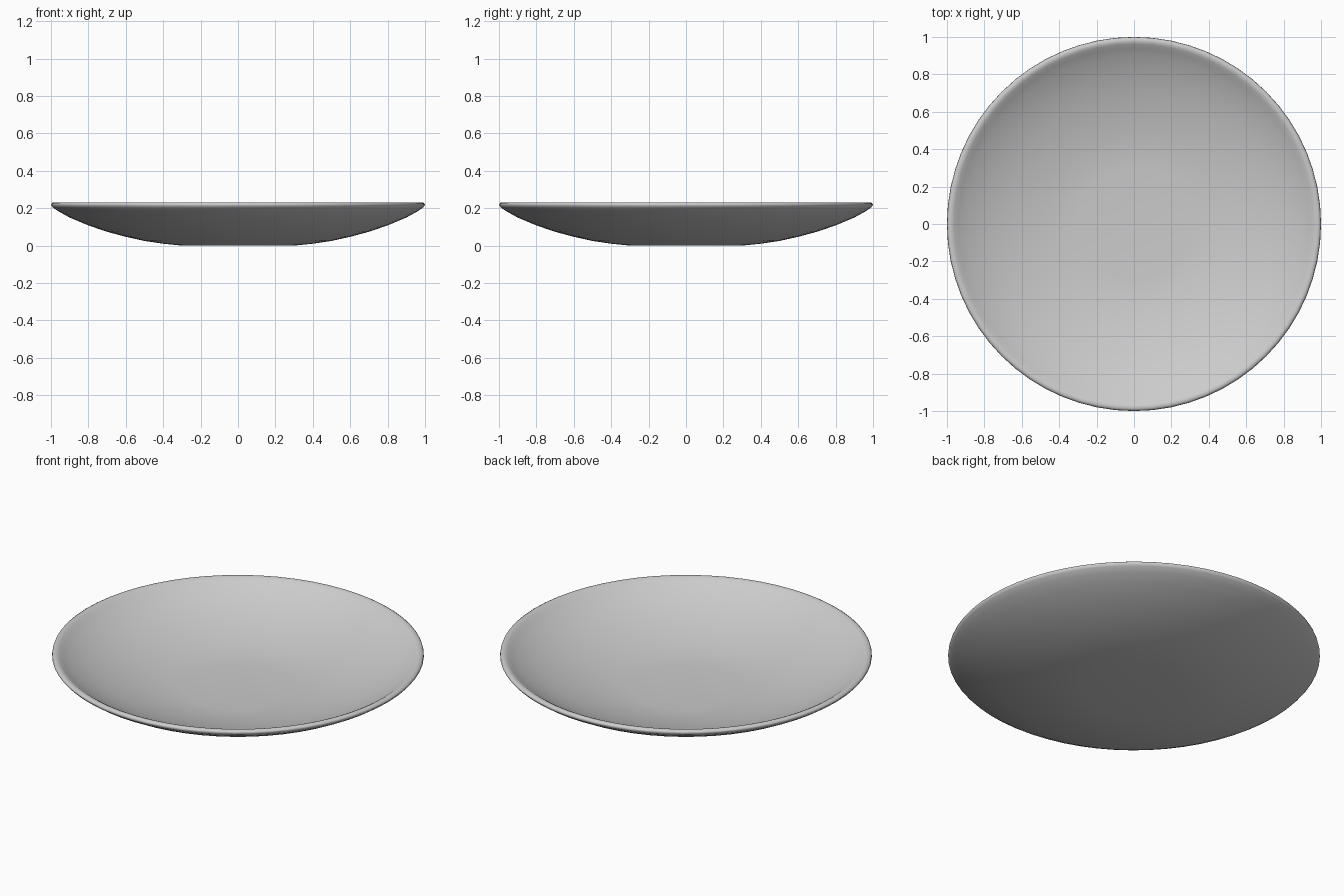
import bpy, bmesh
from math import cos, sin, tau

if "Cube" in bpy.data.objects:
    bpy.data.objects.remove(bpy.data.objects["Cube"])

SIDES = 64

# Half profile (radius, height): underside, rounded lip, then inner bowl
underside = [(0.30, 0.0), (0.40, 0.010), (0.50, 0.025), (0.60, 0.047),
             (0.70, 0.074), (0.80, 0.108), (0.90, 0.150), (0.96, 0.183), (0.99, 0.204)]
lip = [(1.0, 0.216), (0.998, 0.225), (0.988, 0.231), (0.975, 0.231), (0.962, 0.225)]
inside = [(0.94, 0.210), (0.90, 0.185), (0.80, 0.138), (0.70, 0.103), (0.60, 0.075),
          (0.50, 0.053), (0.40, 0.037), (0.30, 0.029)]
profile = underside + lip + inside


def lathe(name, points, sides):
    """Revolve a profile around z and close both ends with a disc."""
    bm = bmesh.new()
    rings = [[bm.verts.new((r * cos(tau * i / sides), r * sin(tau * i / sides), z))
              for i in range(sides)] for r, z in points]
    for low, high in zip(rings, rings[1:]):
        for i in range(sides):
            j = (i + 1) % sides
            bm.faces.new((low[i], low[j], high[j], high[i]))
    bm.faces.new(rings[0][::-1])
    bm.faces.new(rings[-1])
    bmesh.ops.recalc_face_normals(bm, faces=bm.faces)
    for face in bm.faces:
        face.smooth = True
    mesh = bpy.data.meshes.new(name)
    bm.to_mesh(mesh)
    bm.free()
    obj = bpy.data.objects.new(name, mesh)
    bpy.context.collection.objects.link(obj)
    return obj


# Shallow dish
lathe("dish", profile, SIDES)
